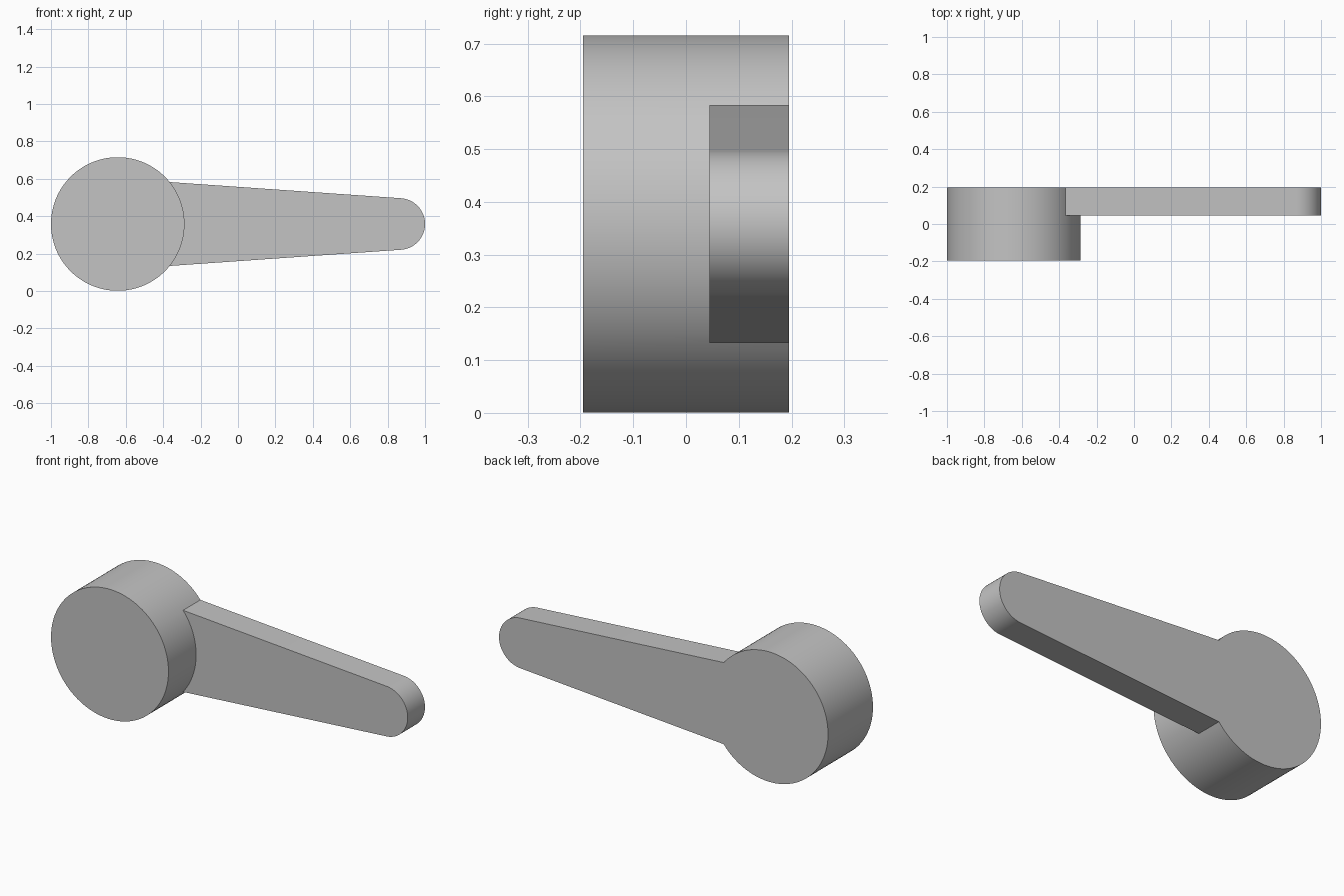
import bpy
import bmesh
import math

cube = bpy.data.objects.get("Cube")
if cube:
    bpy.data.objects.remove(cube)

grey = bpy.data.materials.new("plain grey")
grey.use_nodes = True
colour = (0.55, 0.55, 0.55, 1)
grey.diffuse_color = colour
grey.node_tree.nodes["Principled BSDF"].inputs["Base Color"].default_value = colour

MID_Z = 0.358
HUB_X, HUB_R = -0.643, 0.357
TIP_X, TIP_R = 0.862, 0.138
FRONT, STEP, BACK = -0.195, 0.045, 0.195
JOIN = 38.9    # half angle where the arm meets the hub
TANGENT = 86   # half angle where the arm edge meets the round tip


def arc(cx, radius, start, end, steps):
    """Points along an arc in the x-z plane, angles in degrees."""
    angles = [math.radians(start + (end - start) * i / steps) for i in range(steps + 1)]
    return [(cx + radius * math.cos(a), MID_Z + radius * math.sin(a)) for a in angles]


bm = bmesh.new()


def ring(points, y):
    return [bm.verts.new((x, y, z)) for x, z in points]


def walls(a, b, closed=False):
    """Quads joining two matching rows of vertices."""
    n = len(a)
    for i in range(n if closed else n - 1):
        j = (i + 1) % n
        bm.faces.new((a[i], a[j], b[j], b[i]))


# Outlines: exposed hub rim, hub rim in front of the arm, rounded arm tip
outer = arc(HUB_X, HUB_R, JOIN, 360 - JOIN, 80)
inner = arc(HUB_X, HUB_R, -JOIN, JOIN, 24)[1:-1]
tip = arc(TIP_X, TIP_R, -TANGENT, TANGENT, 40)

hub_front = ring(outer + inner, FRONT)
hub_step = ring(outer + inner, STEP)
rim = hub_step[:len(outer)]
neck = hub_step[len(outer):]
tip_front = ring(tip, STEP)
back = ring(outer + tip, BACK)

# Hub: front cap and cylinder wall down to the arm
bm.faces.new(hub_front)
walls(hub_front, hub_step, closed=True)

# Arm: front face, then the shared outline carried to the back
bm.faces.new([rim[-1]] + tip_front + [rim[0]] + neck[::-1])
walls(rim + tip_front, back, closed=True)
bm.faces.new(back)

bmesh.ops.recalc_face_normals(bm, faces=bm.faces)
mesh = bpy.data.meshes.new("lever_handle")
bm.to_mesh(mesh)
bm.free()
mesh.materials.append(grey)

lever = bpy.data.objects.new("lever_handle", mesh)
bpy.context.collection.objects.link(lever)
bpy.context.view_layer.objects.active = lever
lever.select_set(True)
bpy.ops.object.shade_smooth_by_angle(angle=math.radians(30))
